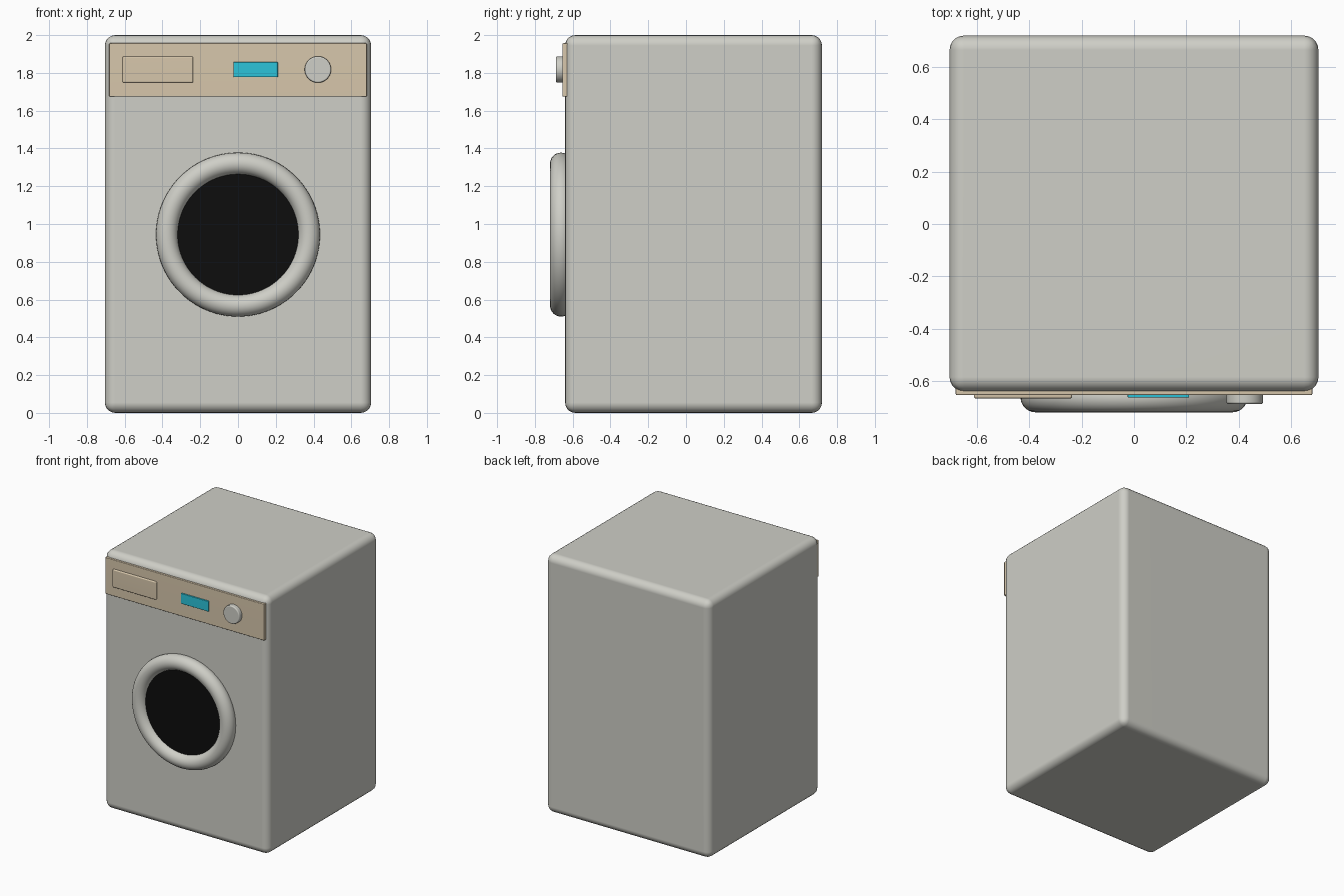
import bpy, math

if "Cube" in bpy.data.objects:
    bpy.data.objects.remove(bpy.data.objects["Cube"])


def mat(name, rgb):
    m = bpy.data.materials.new(name)
    m.diffuse_color = (*rgb, 1)
    m.use_nodes = True
    m.node_tree.nodes["Principled BSDF"].inputs["Base Color"].default_value = m.diffuse_color
    return m


GREY = mat("warm_grey", (0.62, 0.62, 0.57))
TAN = mat("tan", (0.68, 0.57, 0.41))
CYAN = mat("cyan", (0.025, 0.55, 0.70))
BLACK = mat("black", (0.004, 0.004, 0.004))


def finish(name, material, bevel=0, segments=3, angle=40):
    ob = bpy.context.object
    ob.name = name
    ob.data.materials.append(material)
    bpy.ops.object.transform_apply(location=False, rotation=True, scale=True)
    if bevel:
        b = ob.modifiers.new("rounded", 'BEVEL')
        b.width = bevel
        b.segments = segments
        b.limit_method = 'ANGLE'
        b.angle_limit = math.radians(angle)
    bpy.ops.object.shade_smooth_by_angle(angle=math.radians(40))
    if bevel:
        # keep all bevel faces smooth
        bpy.ops.object.shade_smooth()
        ob.modifiers.new("flat_faces", 'WEIGHTED_NORMAL')
    return ob


def box(name, x, y, z, material, bevel, segments=3):
    bpy.ops.mesh.primitive_cube_add(size=1, location=[sum(r) / 2 for r in (x, y, z)])
    bpy.context.object.scale = [r[1] - r[0] for r in (x, y, z)]
    return finish(name, material, bevel, segments)


def disc(name, x, z, radius, y, material, bevel=0):
    bpy.ops.mesh.primitive_cylinder_add(
        vertices=64, radius=radius, depth=y[1] - y[0],
        location=(x, sum(y) / 2, z), rotation=(math.pi / 2, 0, 0))
    return finish(name, material, bevel)


# Cabinet
box("cabinet", (-0.705, 0.705), (-0.64, 0.72), (0, 2), GREY, 0.055, 5)

# Control panel with drawer, display and dial
box("control_panel", (-0.682, 0.682), (-0.654, -0.62), (1.674, 1.957), TAN, 0.005, 2)
box("detergent_drawer", (-0.612, -0.237), (-0.667, -0.64), (1.748, 1.887), TAN, 0.007, 2)
box("display", (-0.024, 0.211), (-0.664, -0.64), (1.777, 1.857), CYAN, 0.003, 2)
disc("dial", 0.423, 1.818, 0.07, (-0.688, -0.64), GREY, 0.008)

# Door ring and glass
bpy.ops.mesh.primitive_torus_add(
    major_radius=0.376, minor_radius=0.058, major_segments=96, minor_segments=24,
    location=(0, -0.662, 0.944), rotation=(math.pi / 2, 0, 0))
finish("door_ring", GREY, 0)
disc("door_glass", 0, 0.944, 0.321, (-0.676, -0.63), BLACK)
